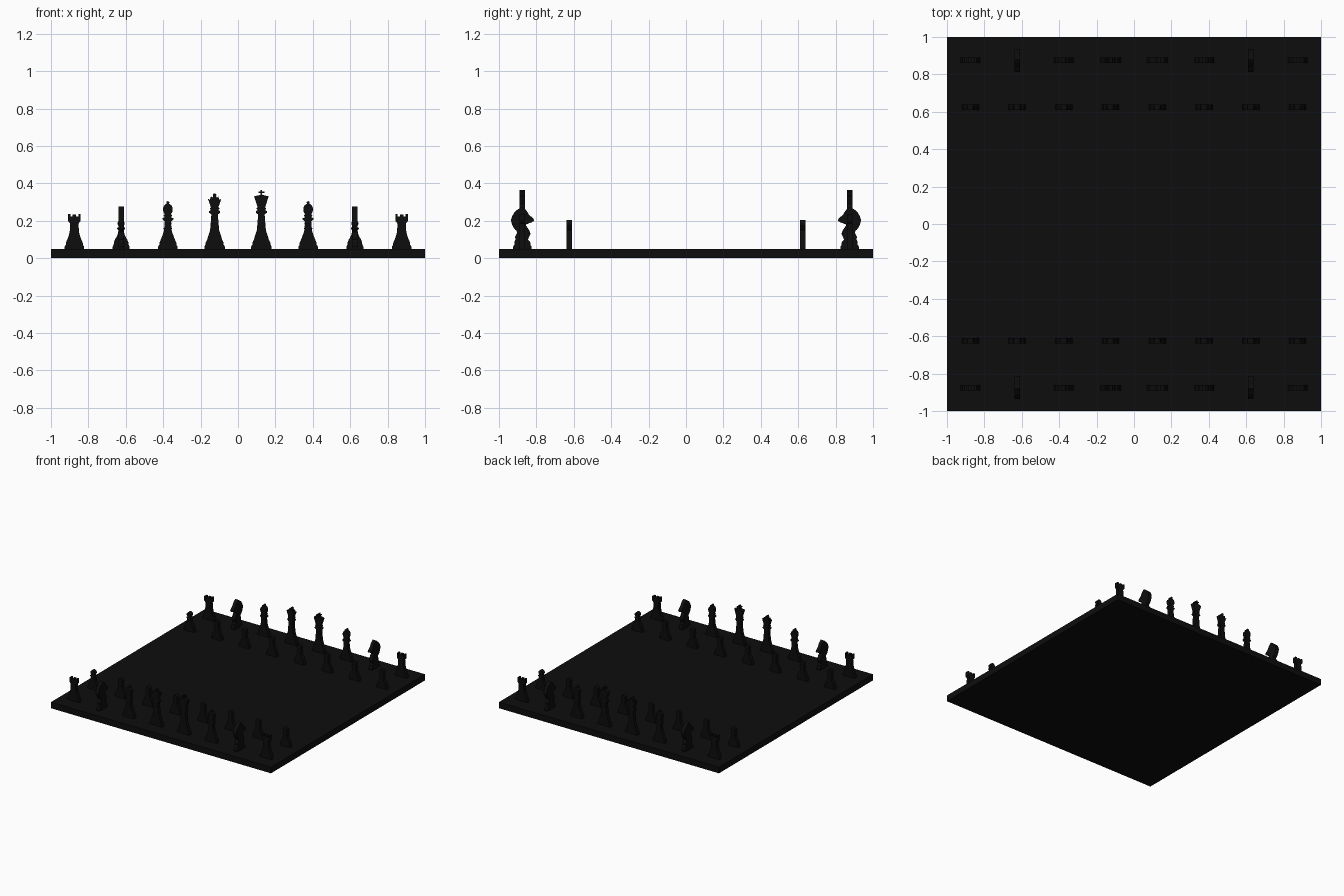
import bpy, bmesh, math
from mathutils import Vector

if "Cube" in bpy.data.objects:
    bpy.data.objects.remove(bpy.data.objects["Cube"])

T = 0.03          # thickness of the cut-out pieces
TOP = 0.05        # top of the board

mat = bpy.data.materials.new("black")
mat.diffuse_color = (0.004, 0.004, 0.004, 1)
mat.use_nodes = True
mat.node_tree.nodes["Principled BSDF"].inputs["Base Color"].default_value = mat.diffuse_color


def finish(bm, name):
    bmesh.ops.recalc_face_normals(bm, faces=bm.faces)
    me = bpy.data.meshes.new(name)
    bm.to_mesh(me)
    bm.free()
    me.materials.append(mat)
    return me


def slab(name, outline, facing_x=False):
    """Flat plate cut to an outline; spans x-z, or y-z when facing_x."""
    bm = bmesh.new()
    if facing_x:
        vs = [bm.verts.new((-T / 2, a, z)) for a, z in outline]
        step = (T, 0, 0)
    else:
        vs = [bm.verts.new((a, -T / 2, z)) for a, z in outline]
        step = (0, T, 0)
    face = bm.faces.new(vs)
    ext = bmesh.ops.extrude_face_region(bm, geom=[face], use_keep_orig=True)
    moved = [v for v in ext["geom"] if isinstance(v, bmesh.types.BMVert)]
    bmesh.ops.translate(bm, verts=moved, vec=step)
    return finish(bm, name)


def mirrored(half):
    return half + [(-r, z) for r, z in reversed(half) if r > 0]


def arc(r, cz, a0, a1, n=8, sz=1.0):
    return [(max(0, r * math.cos(math.radians(a0 + (a1 - a0) * i / n))),
             cz + sz * r * math.sin(math.radians(a0 + (a1 - a0) * i / n)))
            for i in range(n + 1)]


def foot(w):
    """Stepped base shared by all turned pieces."""
    return [(w, 0), (w, 0.012), (w * .88, 0.022), (w * .86, 0.035), (w * .72, 0.05)]


# half outlines, measured up from the board
pawn = foot(.045) + [(.019, .075), (.014, .1), (.022, .107), (.022, .112),
                     (.012, .117)] + arc(.019, .136, -50, 90)
rook = foot(.052) + [(.03, .07), (.025, .09), (.022, .135), (.034, .15), (.034, .186),
                     (.021, .186), (.021, .174), (.009, .174), (.009, .184)]
bishop = foot(.052) + [(.03, .07), (.021, .095), (.016, .145), (.029, .158), (.029, .164),
                       (.017, .169), (.023, .178), (.017, .184)] \
    + arc(.026, .211, -45, 75, 8, 1.2) + arc(.008, .247, -40, 90, 5)
queen = foot(.055) + [(.034, .07), (.024, .1), (.018, .175), (.018, .184), (.03, .194),
                      (.03, .201), (.02, .207), (.026, .216), (.02, .222), (.036, .268),
                      (.025, .262), (.02, .281), (.012, .274)] + arc(.009, .288, -40, 90, 5)
king = foot(.055) + [(.034, .07), (.024, .1), (.018, .175), (.018, .184), (.03, .194),
                     (.03, .201), (.02, .207), (.026, .216), (.02, .222), (.039, .281),
                     (.012, .287), (.004, .29), (.004, .299), (.016, .299), (.016, .306),
                     (.004, .306), (.004, .315)]

# knight outline: stepped base, then a smooth curve around chest, head and mane
ctrl = [(.03, .05), (.036, .064), (.043, .082), (.03, .11), (.018, .128), (.034, .136),
        (.052, .143), (.062, .152), (.056, .165), (.036, .182), (.022, .205), (.006, .22),
        (-.005, .226), (-.015, .217), (-.04, .198), (-.058, .165), (-.058, .14),
        (-.045, .11), (-.028, .09), (-.038, .065), (-.036, .05)]


def smooth(pts, n=3):
    out = []
    p = [Vector(q) for q in [pts[0]] + pts + [pts[-1]]]
    for a, b, c, d in zip(p, p[1:], p[2:], p[3:]):
        for i in range(n):
            t = i / n
            out.append(tuple(.5 * (2 * b + (c - a) * t + (2 * a - 5 * b + 4 * c - d) * t * t
                                   + (3 * b - a - 3 * c + d) * t ** 3)))
    return out + [pts[-1]]


base = [(.05, 0), (.05, .012), (.043, .022), (.042, .038)]
knight = base + smooth(ctrl) + [(-r, z) for r, z in reversed(base)]

meshes = {n: slab(n, mirrored(h)) for n, h in
          dict(pawn=pawn, rook=rook, bishop=bishop, queen=queen, king=king).items()}
meshes["knight"] = slab("knight", knight, True)


def place(kind, x, y):
    ob = bpy.data.objects.new(f"{'front' if y < 0 else 'back'}_{kind}", meshes[kind])
    ob.location = (x, y, TOP)
    if y > 0:
        ob.rotation_euler.z = math.pi   # both rows face the middle
    bpy.context.collection.objects.link(ob)


# board
bm = bmesh.new()
bmesh.ops.create_cube(bm, size=1)
bmesh.ops.scale(bm, vec=(2, 2, TOP), verts=bm.verts)
bmesh.ops.translate(bm, vec=(0, 0, TOP / 2), verts=bm.verts)
bpy.context.collection.objects.link(bpy.data.objects.new("board", finish(bm, "board")))

# two armies
row = ["rook", "knight", "bishop", "queen", "king", "bishop", "knight", "rook"]
for side in (-1, 1):
    for i, kind in enumerate(row):
        x = -.875 + .25 * i
        place(kind, x, side * .875)
        place("pawn", x, side * .625)
